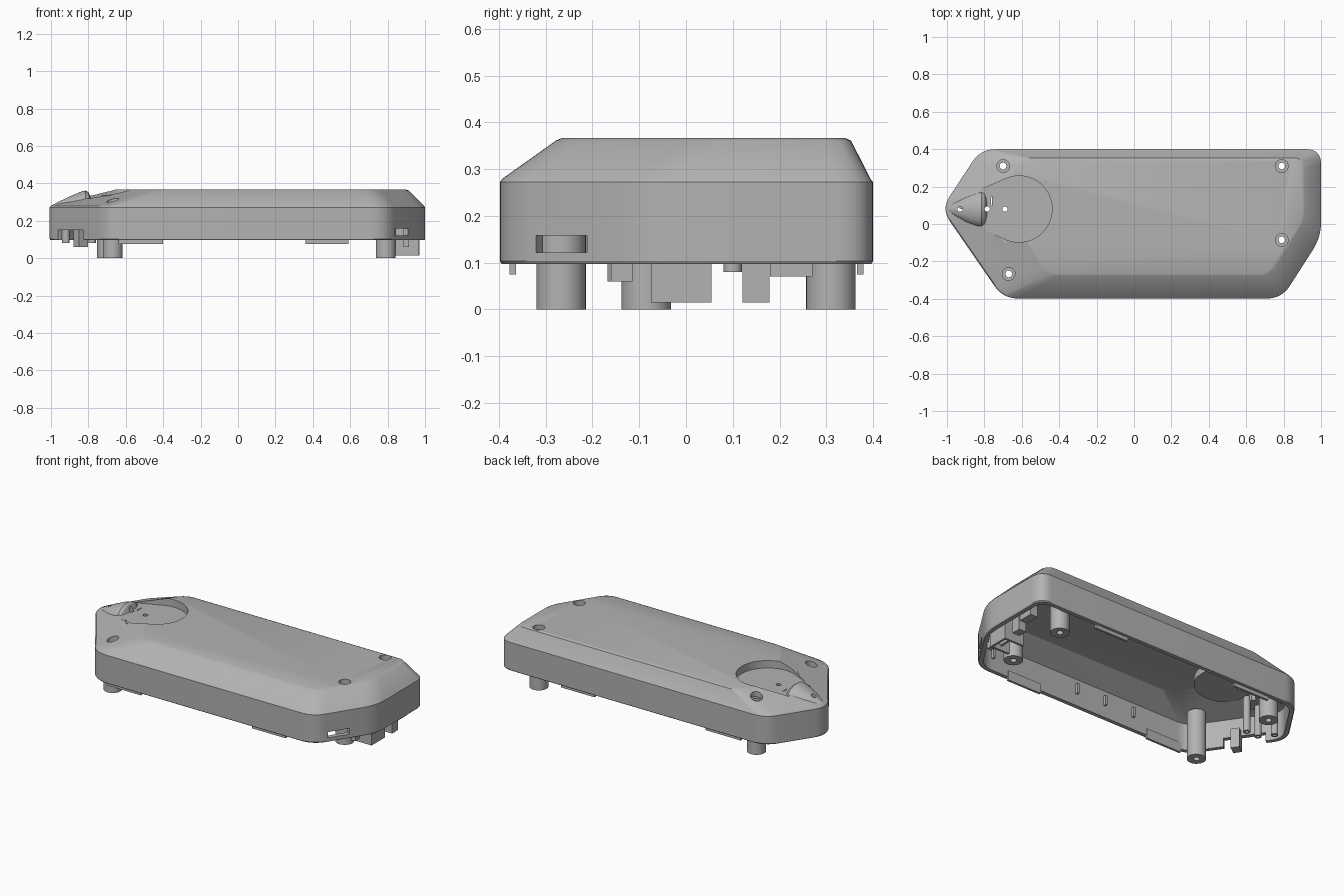
import bpy, bmesh, math
from mathutils import Vector

cube = bpy.data.objects.get("Cube")
if cube:
    bpy.data.objects.remove(cube)

grey = bpy.data.materials.new("matte_grey")
grey.use_nodes = True
COLOR = (0.45, 0.45, 0.45, 1)
grey.diffuse_color = COLOR
grey.node_tree.nodes["Principled BSDF"].inputs["Base Color"].default_value = COLOR


def finish(bm, name, smooth=True):
    bmesh.ops.recalc_face_normals(bm, faces=bm.faces)
    mesh = bpy.data.meshes.new(name)
    bm.to_mesh(mesh)
    bm.free()
    mesh.materials.append(grey)
    ob = bpy.data.objects.new(name, mesh)
    bpy.context.collection.objects.link(ob)
    if smooth:
        shade(ob)
    return ob


def shade(ob):
    bpy.ops.object.select_all(action='DESELECT')
    ob.select_set(True)
    bpy.context.view_layer.objects.active = ob
    bpy.ops.object.shade_smooth_by_angle(angle=math.radians(25))


def loft(name, rings, cap=True, loop=False):
    bm = bmesh.new()
    rows = [[bm.verts.new(p) for p in r] for r in rings]
    n = len(rows[0])
    pairs = list(zip(rows, rows[1:])) + ([(rows[-1], rows[0])] if loop else [])
    for a, b in pairs:
        for i in range(n):
            j = (i + 1) % n
            bm.faces.new((a[i], a[j], b[j], b[i]))
    if cap and not loop:
        bm.faces.new(rows[0])
        bm.faces.new(rows[-1])
    return finish(bm, name)


def circle(x, y, r, z, n=32):
    return [(x + r * math.cos(2 * math.pi * i / n), y + r * math.sin(2 * math.pi * i / n), z)
            for i in range(n)]


def tube(name, x, y, profile):
    return loft(name, [circle(x, y, r, z) for r, z in profile], loop=True)


def pin(name, x, y, r, z0, z1):
    return loft(name, [circle(x, y, r, z0), circle(x, y, r, z1)])


def box(name, centre, size, angle=0):
    bm = bmesh.new()
    bmesh.ops.create_cube(bm, size=1)
    for v in bm.verts:
        v.co = Vector(v.co) * Vector(size)
    ob = finish(bm, name, False)
    ob.location = centre
    ob.rotation_euler.z = angle
    return ob


def inset(poly, d):
    out = []
    for i, p in enumerate(poly):
        p = Vector(p)
        a = (p - Vector(poly[i - 1])).normalized()
        b = (Vector(poly[(i + 1) % len(poly)]) - p).normalized()
        na, nb = Vector((-a.y, a.x)), Vector((-b.y, b.x))
        out.append(p + (na + nb) * d / (1 + na.dot(nb)))
    return out


def rounded(poly, cut, z, n=8):
    ring = []
    for i, p in enumerate(poly):
        p = Vector(p)
        a = p + (Vector(poly[i - 1]) - p).normalized() * cut
        b = p + (Vector(poly[(i + 1) % len(poly)]) - p).normalized() * cut
        for k in range(n + 1):
            t = k / n
            q = a * (1 - t) ** 2 + p * 2 * t * (1 - t) + b * t ** 2
            ring.append((q.x, q.y, z))
    return ring


def subtract(ob, cutters):
    for c in cutters:
        m = ob.modifiers.new("cut", 'BOOLEAN')
        m.operation, m.solver, m.object = 'DIFFERENCE', 'EXACT', c
        c.hide_render = True
    bpy.context.view_layer.update()
    mesh = bpy.data.meshes.new_from_object(
        ob.evaluated_get(bpy.context.evaluated_depsgraph_get()))
    ob.modifiers.clear()
    ob.data = mesh
    shade(ob)


# Hollow shell with a sloped upper band
BASE = [(-1.03, .08), (-.7, -.398), (.79, -.398), (1, -.07), (1, .4), (-.82, .4)]
TOP = [(-.74, .133), (-.46, -.27), (.72, -.27), (.905, .02), (.905, .345), (-.6, .345)]
inner, inner_top = inset(BASE, .028), inset(TOP, .018)
shell = loft("top_shell", [
    rounded(inner_top, .05, .337), rounded(inner, .07, .262), rounded(inner, .07, .097),
    rounded(inset(BASE, .004), .08, .097), rounded(BASE, .08, .103),
    rounded(BASE, .08, .272), rounded(inset(BASE, .006), .08, .28),
    rounded(inset(TOP, -.008), .06, .361), rounded(inset(TOP, .004), .06, .366)])

# Round recess that tapers toward the pointed end
def dish(r, tail, half, z):
    ring = [(-.615 + r * math.cos(a), .08 + r * math.sin(a), z)
            for a in [math.radians(-115 + 230 * i / 40) for i in range(41)]]
    return ring + [(tail, .08 + half, z), (tail, .08 - half, z)]

dish_cut = loft("dish_cutter", [dish(.177, -.83, .1, .32), dish(.177, -.83, .1, .5)])
pad = loft("dish_floor", [dish(.195, -.76, .11, .295), dish(.195, -.76, .11, .338)])

# Raised spout cover at the pointed end
sections = [(-.995, .012, .282), (-.96, .04, .302), (-.9, .075, .33), (-.84, .1, .355),
            (-.815, .103, .362), (-.8, .098, .352), (-.785, .08, .322)]
cover = loft("spout_cover", [
    [(x, .08 + w * math.cos(math.pi * k / 16), .268 + (z - .268) * math.sin(math.pi * k / 16) ** .8)
     for k in range(17)] for x, w, z in sections])

# Screw posts and their counterbores
POSTS = [(-.67, -.267, .287), (-.7, .31, .3), (.79, .31, .335), (.79, -.085, .338)]
bores = []
for i, (x, y, top) in enumerate(POSTS):
    tube(f"screw_post_{i + 1}", x, y,
         [(.053, 0), (.053, top), (.034, top), (.034, .2), (.018, .2), (.018, 0)])
    bores.append(pin(f"bore_cutter_{i + 1}", x, y, .034, .2, .5))

# Small through holes, cable notch and side port
holes = [pin(f"hole_cutter_{i + 1}", x, .08, .014, .2, .5)
         for i, x in enumerate((-.93, -.785, -.69))]
slant = math.atan2(-.478, .33)
notch = box("notch_cutter", (-.895, -.115, .1), (.24, .14, .1), slant)
port = box("port_cutter", (.873, -.265, .14), (.13, .14, .036), math.atan2(.328, .21))

subtract(pad, [dish_cut] + holes)
subtract(cover, holes)
subtract(shell, [dish_cut, notch, port] + bores + holes)
for c in [dish_cut, notch, port] + bores + holes:
    bpy.data.objects.remove(c)

# Locating tabs along the long walls
for side, y in (("front", -.371), ("back", .373)):
    for end, x, w in (("right", -.52, .24), ("left", .475, .23)):
        box(f"{side}_{end}_tab", (x, y, .105), (w, .014, .06))
    for k, x in enumerate((-.3, -.1, .1, .7)):
        box(f"{side}_rib_{k + 1}", (x, y * .985, .2), (.012, .024, .06))

# Connector guides at the wide end
GUIDES = [("wide_guide_outer", .96, -.01, .014, .13, .015), ("wide_guide_inner", .9, -.01, .014, .13, .04),
          ("wide_guide_front", .9, -.068, .13, .014, .015), ("wide_guide_back", .9, .048, .13, .014, .015),
          ("narrow_guide", .945, .15, .05, .058, .015), ("low_guide", .94, .225, .05, .09, .07),
          ("corner_guide", .9, -.137, .03, .046, .06)]
for name, x, y, w, d, z in GUIDES:
    box(name, (x, y, (z + .27) / 2), (w, d, .27 - z))

# Small pegs and a strain relief near the pointed end
for k, (x, y) in enumerate(((-.78, .03), (-.86, .03), (-.92, .1))):
    tube(f"small_peg_{k + 1}", x, y, [(.02, .08), (.02, .3), (.01, .3), (.01, .08)])
box("strain_relief", (-.84, -.13, .12), (.05, .06, .12), slant)
